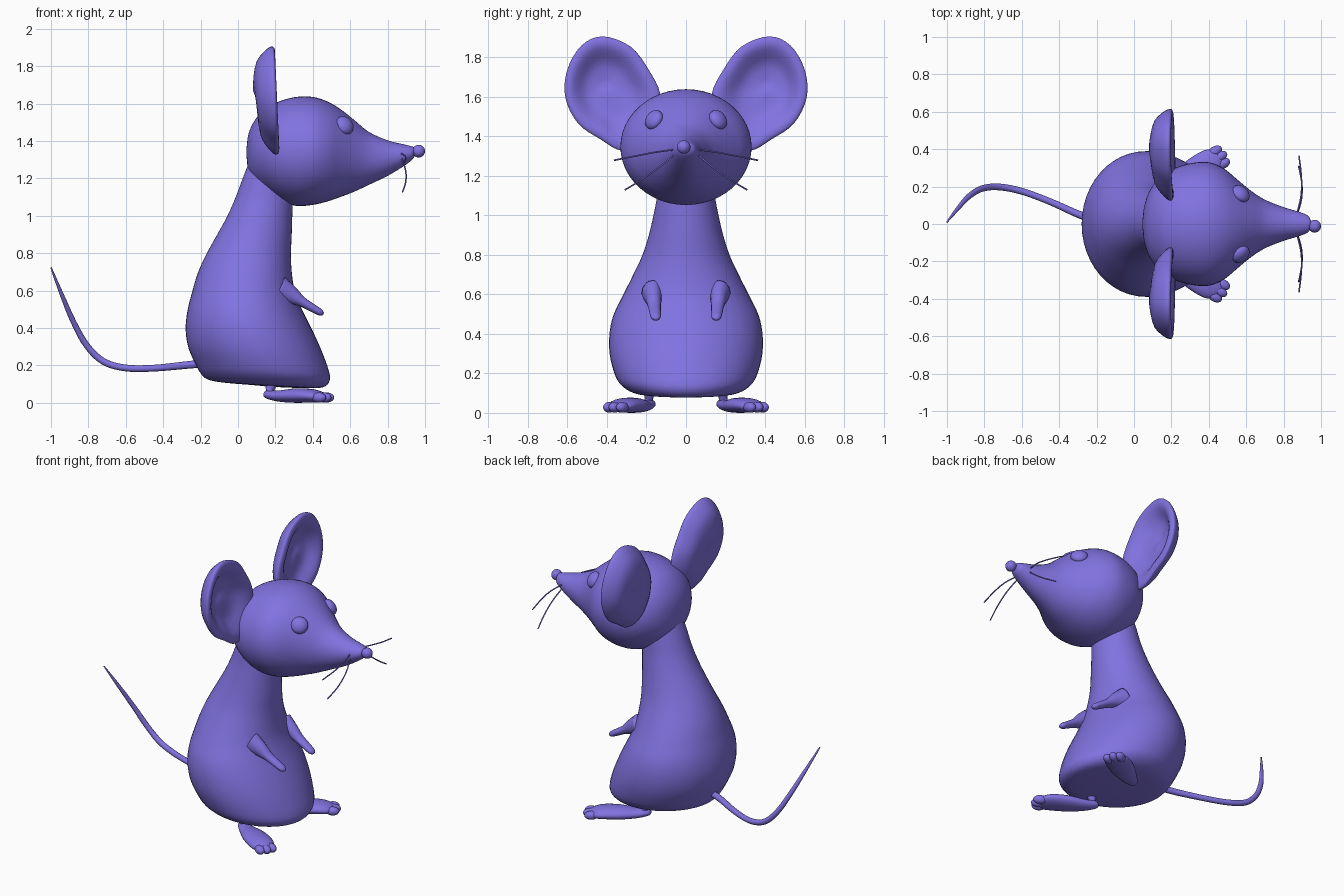
import bpy, bmesh
from math import sin, cos, pi
from mathutils import Vector

mat = bpy.data.materials.new("purple")
mat.diffuse_color = (0.22, 0.17, 0.75, 1)


def spline(rows, n, closed=False):
    """Catmull-Rom interpolation of equal-length tuples."""
    m, out = len(rows), []
    for i in range(m if closed else m - 1):
        if closed:
            a, b, c, d = (rows[(i + k) % m] for k in (-1, 0, 1, 2))
        else:
            a, b, c, d = (rows[min(max(i + k, 0), m - 1)] for k in (-1, 0, 1, 2))
        for j in range(n):
            t = j / n
            out.append(tuple(q + t / 2 * (r - p + t * (2*p - 5*q + 4*r - s + t * (3*(q - r) + s - p)))
                             for p, q, r, s in zip(a, b, c, d)))
    return out if closed else out + [tuple(rows[-1])]


def skin(name, rings):
    """Skin a list of closed rings, capping both ends with a fan."""
    bm = bmesh.new()
    vs = [[bm.verts.new(p) for p in r] for r in rings]
    n = len(vs[0])
    for a, b in zip(vs, vs[1:]):
        for i in range(n):
            bm.faces.new((a[i], a[(i + 1) % n], b[(i + 1) % n], b[i]))
    for r in (vs[0], vs[-1]):
        c = bm.verts.new(sum((v.co for v in r), Vector()) / n)
        for i in range(n):
            bm.faces.new((r[i], r[(i + 1) % n], c))
    bmesh.ops.recalc_face_normals(bm, faces=bm.faces)
    for f in bm.faces:
        f.smooth = True
    me = bpy.data.meshes.new(name)
    bm.to_mesh(me)
    bm.free()
    me.materials.append(mat)
    ob = bpy.data.objects.new(name, me)
    bpy.context.collection.objects.link(ob)
    return ob


def oval(c, u, v, seg):
    c, u, v = Vector(c), Vector(u), Vector(v)
    return [c + u * cos(2*pi*i/seg) + v * sin(2*pi*i/seg) for i in range(seg)]


def tube(name, rows, seg=16, n=5):
    """Tube through rows of x, y, z, half width, half height."""
    pts = spline(rows, n)
    rings = []
    for i, p in enumerate(pts):
        t = Vector(pts[min(i + 1, len(pts) - 1)][:3]) - Vector(pts[max(i - 1, 0)][:3])
        t.normalize()
        u = t.cross(Vector((0, 0, 1))).normalized()
        rings.append(oval(p[:3], u * p[3], t.cross(u) * p[4], seg))
    return skin(name, rings)


def ball(name, loc, size, direction=(0, 0, 1)):
    q = Vector(direction).to_track_quat('Z', 'Y')
    rings = []
    for k in range(1, 16):
        a = pi * k / 16
        ring = oval((0, 0, size[2] * cos(a)), (size[0] * sin(a), 0, 0), (0, size[1] * sin(a), 0), 24)
        rings.append([q @ p + Vector(loc) for p in ring])
    return skin(name, rings)


# Body: back x, back z, front x, front z, half width
body = [(.1, .1, .16, .093, .02), (-.08, .115, .36, .085, .19), (-.165, .133, .455, .09, .27),
        (-.2, .165, .49, .125, .325), (-.225, .21, .485, .18, .358), (-.265, .3, .445, .29, .385),
        (-.28, .4, .395, .4, .388), (-.27, .5, .345, .5, .368), (-.245, .6, .305, .6, .32),
        (-.215, .7, .288, .7, .27), (-.17, .8, .283, .8, .223), (-.115, .9, .287, .9, .19),
        (-.06, 1, .29, 1, .166), (-.015, 1.1, .293, 1.1, .147), (.03, 1.22, .285, 1.2, .135),
        (.07, 1.32, .25, 1.3, .11)]
skin("body", [oval(((b + f) / 2, 0, (zb + zf) / 2), ((f - b) / 2, 0, (zf - zb) / 2), (0, w, 0), 48)
              for b, zb, f, zf, w in spline(body, 4)])

# Head: x, bottom z, top z, half width
head = [(.045, 1.33, 1.36, .015), (.055, 1.25, 1.44, .095), (.085, 1.195, 1.51, .18),
        (.14, 1.14, 1.575, .25), (.22, 1.088, 1.618, .3), (.31, 1.06, 1.642, .326),
        (.4, 1.065, 1.642, .33), (.48, 1.084, 1.617, .297), (.55, 1.108, 1.575, .24),
        (.62, 1.135, 1.52, .182), (.7, 1.172, 1.455, .13), (.8, 1.22, 1.41, .09),
        (.88, 1.268, 1.39, .066), (.93, 1.305, 1.378, .045), (.945, 1.325, 1.37, .02)]
skin("head", [oval((x, 0, (a + b) / 2), (0, w, 0), (0, 0, (b - a) / 2), 48)
              for x, a, b, w in spline(head, 4)])

ball("nose", (.966, -.012, 1.352), (.034, .034, .034))

# Tail
tube("tail", [(-.16, .01, .22, .022, .022), (-.28, .045, .208, .02, .02), (-.45, .12, .192, .018, .018),
              (-.6, .175, .193, .018, .018), (-.72, .198, .228, .018, .018), (-.81, .19, .315, .017, .017),
              (-.88, .15, .44, .015, .015), (-.94, .085, .58, .011, .011), (-1, .01, .73, .004, .004)])

# Ear outline (y, z), and rings from hollow centre round the rim to the back: scale, x
ear = [(.13, 1.62), (.19, 1.745), (.28, 1.86), (.42, 1.912), (.53, 1.865), (.602, 1.74), (.61, 1.6),
       (.545, 1.47), (.43, 1.39), (.33, 1.335), (.22, 1.36), (.14, 1.48)]
ear_rings = [(.1, .135), (.3, .14), (.5, .153), (.68, .185), (.82, .205), (.93, .207), (.99, .2),
             (1, .19), (.97, .172), (.88, .145), (.7, .11), (.4, .093), (.1, .09)]

for s in (-1, 1):
    side = "left" if s > 0 else "right"
    rings = [[Vector((x - .04 * (z - 1.66), s * (.41 + (y - .41) * k), 1.65 + (z - 1.65) * k))
              for y, z in spline(ear, 4, True)] for k, x in spline(ear_rings, 2)]
    skin(side + "_ear", rings)
    ball(side + "_eye", (.57, s * .162, 1.49), (.053, .053, .034), (.55, s * .65, .5))

    # Whiskers
    w = .004
    tube(side + "_upper_whisker", [(.87, s * .05, 1.34, w, w), (.893, s * .15, 1.327, w, w),
         (.895, s * .25, 1.308, w, w), (.882, s * .365, 1.285, w, w)], 8)
    tube(side + "_lower_whisker", [(.87, s * .045, 1.325, w, w), (.895, s * .13, 1.255, w, w),
         (.897, s * .22, 1.19, w, w), (.88, s * .31, 1.135, w, w)], 8)

    # Arm with a slim hand
    tube(side + "_arm", [(.22, s * .17, .615, .055, .07), (.28, s * .165, .585, .042, .05),
         (.34, s * .16, .548, .033, .028), (.4, s * .156, .513, .029, .022),
         (.44, s * .153, .49, .024, .018), (.456, s * .152, .481, .008, .007)])

    # Foot, toes and ankle
    tube(side + "_foot", [(.14, s * .17, .055, .008, .008), (.155, s * .178, .052, .028, .022),
         (.22, s * .215, .043, .05, .03), (.3, s * .262, .045, .072, .038), (.38, s * .31, .045, .078, .037),
         (.43, s * .34, .04, .068, .03), (.465, s * .361, .035, .03, .018)], 24)
    for x, y in ((.475, .322), (.46, .36), (.432, .388)):
        ball(side + "_toe", (x, s * y, .035), (.027, .027, .042), (.86, s * .5, 0))
    tube(side + "_ankle", [(.175, s * .19, .04, .025, .03), (.172, s * .188, .08, .022, .025),
         (.19, s * .185, .14, .035, .04)])

# Rest on the floor
low = min(v.co.z for o in bpy.data.objects for v in o.data.vertices)
for o in bpy.data.objects:
    o.location.z -= low
